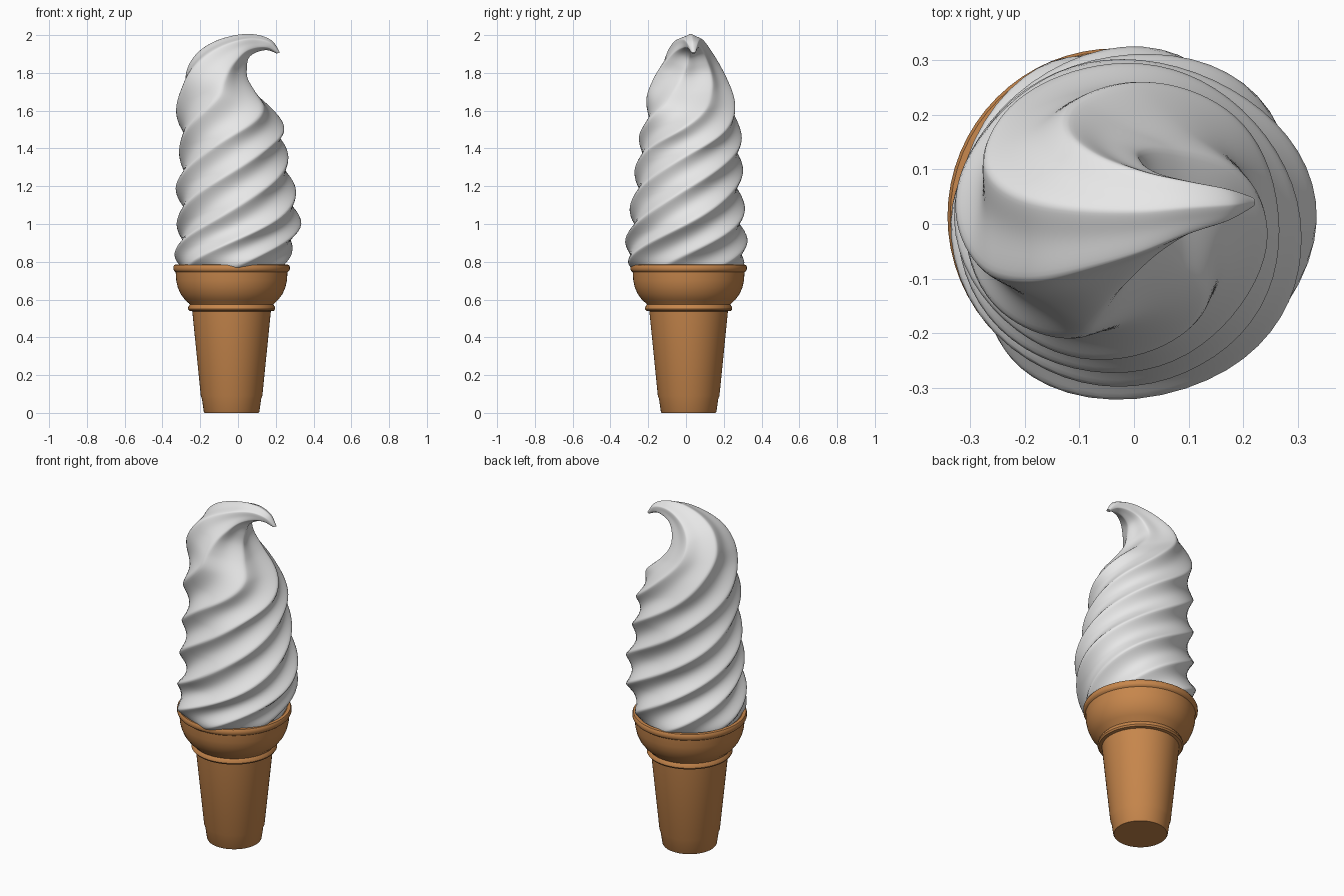
import bpy, math
from mathutils import Vector


def material(name, rgb):
    m = bpy.data.materials.new(name)
    m.diffuse_color = (*rgb, 1)
    return m


def loft(name, rings, mat, angle):
    """Skin a stack of equal closed rings and cap both ends."""
    n = len(rings[0])
    verts = [p for ring in rings for p in ring]
    faces = [(i * n + k, i * n + (k + 1) % n, (i + 1) * n + (k + 1) % n, (i + 1) * n + k)
             for i in range(len(rings) - 1) for k in range(n)]
    faces.append(tuple(reversed(range(n))))
    faces.append(tuple(range(len(verts) - n, len(verts))))
    me = bpy.data.meshes.new(name)
    me.from_pydata(verts, [], faces)
    me.materials.append(mat)
    ob = bpy.data.objects.new(name, me)
    bpy.context.collection.objects.link(ob)
    bpy.ops.object.select_all(action='DESELECT')
    ob.select_set(True)
    bpy.context.view_layer.objects.active = ob
    bpy.ops.object.shade_smooth_by_angle(angle=math.radians(angle))
    return ob


def catmull(a, b, c, d, t):
    return [0.5 * (2 * q + (r - p) * t + (2 * p - 5 * q + 4 * r - s) * t * t
                   + (3 * q - p - 3 * r + s) * t ** 3) for p, q, r, s in zip(a, b, c, d)]


wafer = material("wafer_brown", (0.57, 0.24, 0.072))
cream = material("cream_white", (0.8, 0.8, 0.8))

# Wafer cone: lathe profile of (radius, z)
profile = [(0.143, 0), (0.147, 0.006), (0.157, 0.075), (0.163, 0.09), (0.208, 0.538),
           (0.225, 0.541), (0.231, 0.55), (0.229, 0.562), (0.221, 0.573), (0.226, 0.58),
           (0.248, 0.60), (0.270, 0.63), (0.285, 0.665), (0.293, 0.70), (0.296, 0.745),
           (0.304, 0.751), (0.308, 0.76), (0.308, 0.775), (0.303, 0.784), (0.285, 0.785),
           (0.265, 0.76)]
SEG = 64
loft("wafer_cone",
     [[(-0.034 + r * math.cos(2 * math.pi * k / SEG), 0.014 + r * math.sin(2 * math.pi * k / SEG), z)
       for k in range(SEG)] for r, z in profile], wafer, 40)

# Soft cream swirl: outer x, z / inner x, z / centre y / half width y / twist / groove depth
keys = [
    (-0.29, 0.74, 0.23, 0.74, 0.01, 0.27, -1.65, 0.06),
    (-0.335, 0.82, 0.275, 0.82, 0.0, 0.325, -1.15, 0.10),
    (-0.325, 1.00, 0.335, 1.00, 0.005, 0.315, 0.0, 0.14),
    (-0.33, 1.19, 0.305, 1.19, 0.01, 0.293, 1.05, 0.13),
    (-0.312, 1.38, 0.265, 1.37, 0.02, 0.282, 2.09, 0.12),
    (-0.328, 1.56, 0.250, 1.50, 0.025, 0.262, 2.95, 0.14),
    (-0.318, 1.70, 0.200, 1.60, 0.025, 0.240, 3.45, 0.15),
    (-0.290, 1.81, 0.105, 1.70, 0.02, 0.202, 3.75, 0.15),
    (-0.222, 1.905, 0.055, 1.77, 0.015, 0.163, 3.95, 0.16),
    (-0.122, 1.968, 0.048, 1.83, 0.015, 0.122, 4.07, 0.16),
    (0.00, 2.002, 0.058, 1.88, 0.02, 0.085, 4.15, 0.15),
    (0.10, 2.002, 0.10, 1.910, 0.03, 0.054, 4.19, 0.12),
    (0.18, 1.970, 0.155, 1.92, 0.035, 0.032, 4.19, 0.08),
    (0.222, 1.908, 0.205, 1.903, 0.04, 0.010, 4.19, 0.0),
]
RIDGES, N, STEPS = 6, 120, 10
rows = []
for i in range(len(keys) - 1):
    p, s = keys[max(i - 1, 0)], keys[min(i + 2, len(keys) - 1)]
    rows += [catmull(p, keys[i], keys[i + 1], s, j / STEPS) for j in range(STEPS)]
rows.append(keys[-1])

rings = []
for ox, oz, ix, iz, cy, ry, twist, depth in rows:
    centre = Vector(((ox + ix) / 2, cy, (oz + iz) / 2))
    half = Vector(((ix - ox) / 2, 0, (iz - oz) / 2))
    ring = []
    for k in range(N):
        u = 2 * math.pi * k / N
        a = u + twist
        # soft crests with rounded hollows between them
        w = math.sqrt(math.sin(RIDGES * u / 2) ** 2 + 0.012) - 0.11
        r = 1 - depth * w
        ring.append(centre + r * (half * math.cos(a) + Vector((0, ry * math.sin(a), 0))))
    rings.append(ring)
loft("cream_swirl", rings, cream, 60)
